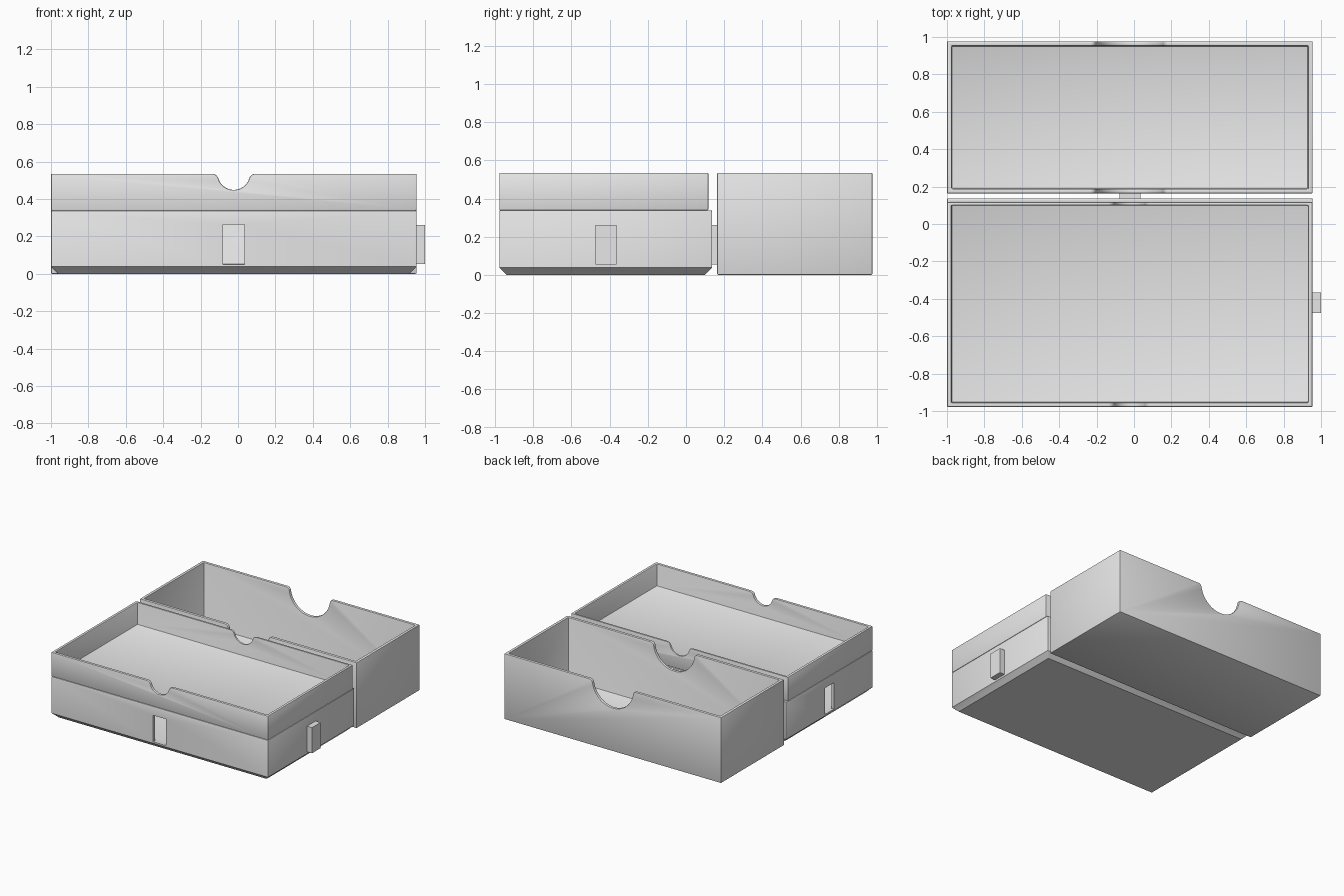
import bpy, bmesh, math

if "Cube" in bpy.data.objects:
    bpy.data.objects.remove(bpy.data.objects["Cube"], do_unlink=True)

grey = bpy.data.materials.new("light_grey")
grey.use_nodes = True
grey.diffuse_color = (0.8, 0.8, 0.8, 1)
grey.node_tree.nodes["Principled BSDF"].inputs["Base Color"].default_value = (0.8, 0.8, 0.8, 1)

LEFT, RIGHT, TOP = -1.0, 0.955, 0.535
MID = (LEFT + RIGHT) / 2
FRONT, BACK = -0.978, 0.977
TAB_Y = -0.42


def make(name, bm):
    bmesh.ops.recalc_face_normals(bm, faces=bm.faces)
    mesh = bpy.data.meshes.new(name)
    bm.to_mesh(mesh)
    bm.free()
    mesh.materials.append(grey)
    obj = bpy.data.objects.new(name, mesh)
    bpy.context.collection.objects.link(obj)
    return obj


def block(name, x, y, z, chamfer=0):
    """Box between (min, max) pairs, with an optional chamfer round the bottom."""
    bm = bmesh.new()
    levels = [(z[0], chamfer), (z[1], 0)]
    if chamfer:
        levels.insert(1, (z[0] + chamfer, 0))
    rings = [[bm.verts.new(p) for p in (
        (x[0] + i, y[0] + i, h), (x[1] - i, y[0] + i, h),
        (x[1] - i, y[1] - i, h), (x[0] + i, y[1] - i, h))] for h, i in levels]
    for low, high in zip(rings, rings[1:]):
        for k in range(4):
            n = (k + 1) % 4
            bm.faces.new((low[k], low[n], high[n], high[k]))
    bm.faces.new(rings[0])
    bm.faces.new(rings[-1])
    return make(name, bm)


def notch(radius, fillet, y):
    """Thumb notch cutter: round bottom that flares into the rim."""
    reach = math.sqrt((radius + fillet) ** 2 - fillet ** 2)
    a = math.atan2(fillet, reach)
    half = []
    for k in range(9):                                   # flare at the rim
        t = math.pi / 2 - k / 8 * (math.pi / 2 - a)
        half.append((reach - fillet * math.cos(t), TOP - fillet + fillet * math.sin(t)))
    for k in range(1, 17):                               # round bottom
        t = -a - k / 16 * (math.pi / 2 - a)
        half.append((radius * math.cos(t), TOP + radius * math.sin(t)))
    points = half + [(-px, pz) for px, pz in reversed(half[:-1])]
    points += [(-reach, TOP + 0.1), (reach, TOP + 0.1)]
    bm = bmesh.new()
    face = bm.faces.new([bm.verts.new((MID + px, y[0], pz)) for px, pz in points])
    grown = bmesh.ops.extrude_face_region(bm, geom=[face])
    new = [v for v in grown["geom"] if isinstance(v, bmesh.types.BMVert)]
    bmesh.ops.translate(bm, verts=new, vec=(0, y[1] - y[0], 0))
    return make("notch_cutter", bm)


def finish(obj, cutters, late_cutters=()):
    """Cut, round the rims, cut again, then bake the modifiers."""
    def cut(c):
        c.hide_render = True
        mod = obj.modifiers.new("cut", "BOOLEAN")
        mod.operation, mod.solver, mod.object = "DIFFERENCE", "EXACT", c
    for c in cutters:
        cut(c)
    bevel = obj.modifiers.new("rim", "BEVEL")
    bevel.width, bevel.segments = 0.006, 2
    bevel.limit_method, bevel.angle_limit = "ANGLE", math.radians(50)
    for c in late_cutters:
        cut(c)
    graph = bpy.context.evaluated_depsgraph_get()
    mesh = bpy.data.meshes.new_from_object(obj.evaluated_get(graph))
    obj.modifiers.clear()
    obj.data = mesh
    for c in (*cutters, *late_cutters):
        bpy.data.objects.remove(c, do_unlink=True)
    bpy.ops.object.select_all(action="DESELECT")
    obj.select_set(True)
    bpy.context.view_layer.objects.active = obj
    bpy.ops.object.shade_smooth_by_angle(angle=math.radians(30))


# Deep rear box with large thumb notches
finish(block("rear_box", (LEFT, RIGHT), (0.163, BACK), (0, TOP)),
       [block("cavity", (LEFT + 0.025, RIGHT - 0.025), (0.188, BACK - 0.025), (0.025, 1)),
        notch(0.183, 0.03, (0.1, 1.1))])

# Hollow front base with a chamfered foot and connector slots
slot_z = (0.05, 0.265)
finish(block("front_base", (LEFT, RIGHT), (FRONT, 0.137), (0, 0.338), chamfer=0.038),
       [block("cavity", (LEFT + 0.022, RIGHT - 0.022), (FRONT + 0.022, 0.115), (0.05, 1))],
       [block("slot", (MID - 0.058, MID + 0.058), (FRONT - 0.1, FRONT + 0.05), slot_z),
        block("slot", (LEFT - 0.1, LEFT + 0.05), (TAB_Y - 0.056, TAB_Y + 0.056), slot_z)])

# Shallow tray resting on the base, with small thumb notches
finish(block("front_tray", (LEFT, RIGHT), (FRONT, 0.117), (0.338, TOP)),
       [block("cavity", (LEFT + 0.024, RIGHT - 0.024), (FRONT + 0.024, 0.1), (0.355, 1)),
        notch(0.086, 0.035, (-1.1, 0.15))])

# Connector tabs
block("side_tab", (RIGHT - 0.01, 1.0), (TAB_Y - 0.055, TAB_Y + 0.055), (0.053, 0.262))
block("rear_tab", (MID - 0.056, MID + 0.056), (0.127, 0.18), (0.053, 0.262))
